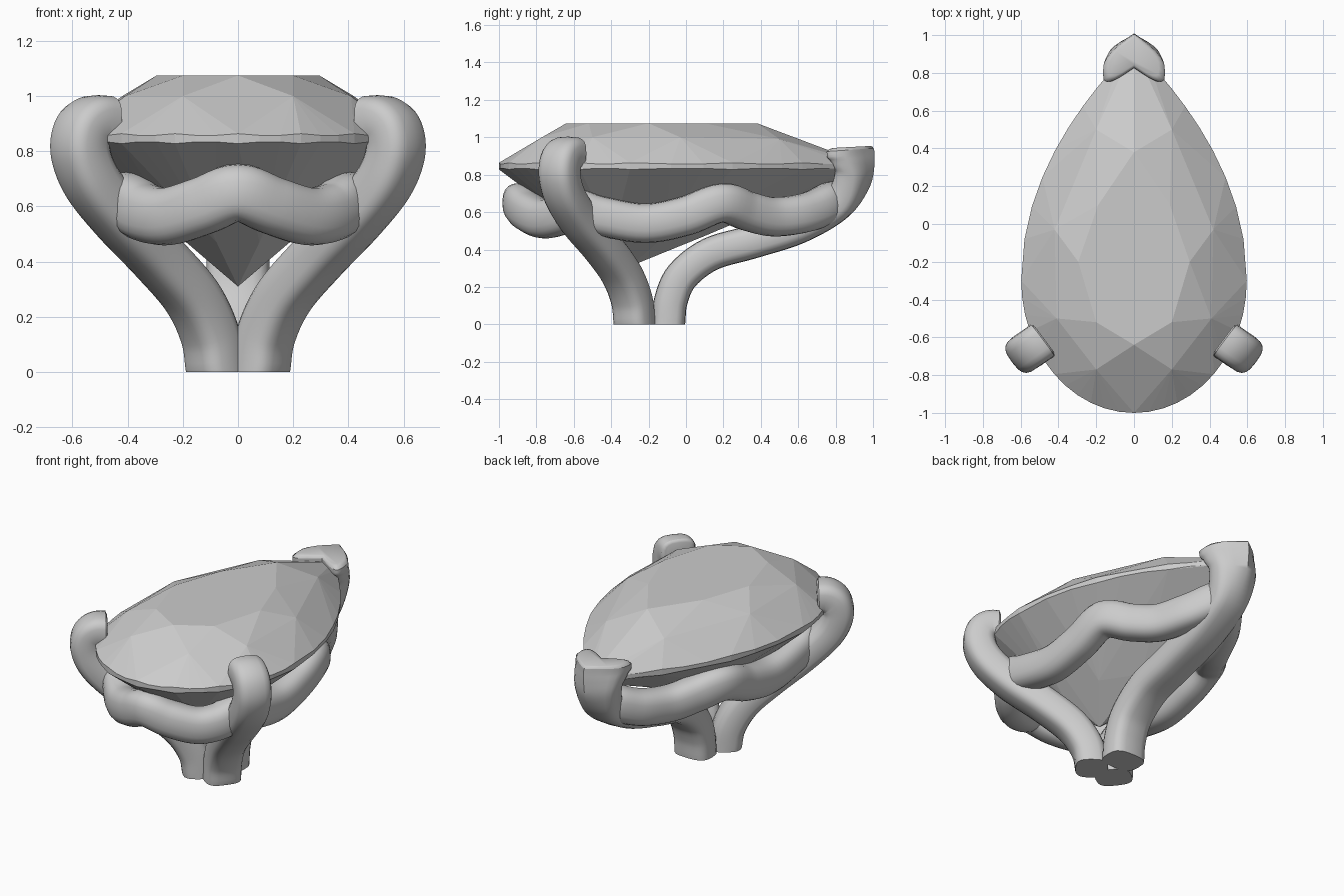
import bpy, bmesh, math
from mathutils import Vector

if "Cube" in bpy.data.objects:
    bpy.data.objects.remove(bpy.data.objects["Cube"])


def make_object(name, bm, smooth):
    bmesh.ops.recalc_face_normals(bm, faces=bm.faces[:])
    me = bpy.data.meshes.new(name)
    bm.to_mesh(me)
    bm.free()
    ob = bpy.data.objects.new(name, me)
    bpy.context.collection.objects.link(ob)
    if smooth:
        bpy.ops.object.select_all(action='DESELECT')
        ob.select_set(True)
        bpy.context.view_layer.objects.active = ob
        bpy.ops.object.shade_smooth_by_angle(angle=math.radians(50))
    return ob


def spline(pts, closed, steps=6):
    """Catmull-Rom resampling of a path."""
    p = [Vector(q) for q in pts]
    n = len(p)
    out = []
    for i in range(n if closed else n - 1):
        if closed:
            a, b, c, d = (p[(i + k) % n] for k in (-1, 0, 1, 2))
        else:
            b, c = p[i], p[i + 1]
            a = p[i - 1] if i else b * 2 - c
            d = p[i + 2] if i + 2 < n else c * 2 - b
        for k in range(steps):
            t = k / steps
            out.append(0.5 * (2 * b + (c - a) * t + (2 * a - 5 * b + 4 * c - d) * t * t
                              + (3 * b - a - 3 * c + d) * t ** 3))
    if not closed:
        out.append(p[-1])
    return out


def sweep(name, pts, side, w, h, closed=False, chevron=None, power=0.65, seg=20):
    """Sweep a rounded-square section; side=None keeps the section level."""
    path = spline(pts, closed)
    n = len(path)
    bm = bmesh.new()
    rings = []
    stations = [(i, 0.0, 1.0) for i in range(n)]
    if not closed:      # rounded tip
        stations[-1:] = [(n - 1, -0.025, 1.0), (n - 1, -0.006, 0.93), (n - 1, 0.0, 0.8)]
    for i, push, scale in stations:
        if closed:
            t = path[(i + 1) % n] - path[i - 1]
        else:
            t = path[min(i + 1, n - 1)] - path[max(i - 1, 0)]
        t = Vector((0, 0, 1)) if (i == 0 and not closed) else t.normalized()
        s = Vector(side).normalized() if side else t.cross(Vector((0, 0, 1))).normalized()
        v = t.cross(s).normalized()
        c = chevron(path[i].z) if chevron else 0
        ring = []
        for k in range(seg):
            a = 2 * math.pi * k / seg
            ca, sa = math.cos(a), math.sin(a)
            u = math.copysign(abs(ca) ** power, ca) * (w + 0.05 * c) * scale
            q = math.copysign(abs(sa) ** power, sa) * h * scale - 0.7 * c * abs(u)
            ring.append(bm.verts.new(path[i] + t * push + s * u + v * q))
        rings.append(ring)
    m = len(rings)
    for i in range(m if closed else m - 1):
        r0, r1 = rings[i], rings[(i + 1) % m]
        for k in range(seg):
            bm.faces.new((r0[k], r0[(k + 1) % seg], r1[(k + 1) % seg], r1[k]))
    if not closed:
        bm.faces.new(rings[0])
        bm.faces.new(rings[-1])
    return make_object(name, bm, True)


# Pear-cut gem: hull of table, star points, girdle, pavilion ring and culet
def girdle(a):
    c = math.cos(a)
    if c < 0:
        return 0.597 * math.sin(a), -0.3 + 0.7 * c
    t = c ** 0.85
    return math.copysign(0.597 * (1 - t ** 2.05), math.sin(a)), -0.3 + 1.24 * t


half_crown = [(0.0, -0.64, 1.075), (0.2, -0.52, 1.075), (0.295, -0.2, 1.075),
              (0.19, 0.1, 1.075), (0.0, 0.38, 1.075),
              (0.2, -0.77, 1.0), (0.41, -0.5, 1.0), (0.42, -0.03, 1.0), (0.2, 0.5, 0.99)]
points = [(0, -0.3, 0.31)]
for x, y, z in half_crown:
    points += [(x, y, z)] if x == 0 else [(x, y, z), (-x, y, z)]
for k in range(48):
    gx, gy = girdle(2 * math.pi * k / 48)
    wave = 0.004 * math.cos(2 * math.pi * k / 3)
    points += [(gx, gy, 0.832 - wave), (gx, gy, 0.86 + wave)]
    if k % 6 == 3:
        points.append((gx * 0.34, -0.3 + (gy + 0.3) * 0.34, 0.47))
bm = bmesh.new()
for p in points:
    bm.verts.new(p)
bmesh.ops.convex_hull(bm, input=bm.verts[:])
loose = [v for v in bm.verts if not v.link_faces]
bmesh.ops.delete(bm, geom=loose, context='VERTS')
bmesh.ops.dissolve_limit(bm, angle_limit=math.radians(1), verts=bm.verts[:], edges=bm.edges[:])
make_object("gem", bm, False)

# Two front prongs curling over the gem
prong = [(0.08, -0.275, 0), (0.1, -0.29, 0.13), (0.165, -0.345, 0.27), (0.285, -0.445, 0.41),
         (0.42, -0.565, 0.55), (0.525, -0.645, 0.68), (0.57, -0.675, 0.79),
         (0.563, -0.67, 0.87), (0.525, -0.645, 0.908), (0.475, -0.61, 0.91)]
for label, s in (("right", 1), ("left", -1)):
    sweep("front_prong_" + label, [(s * x, y, z) for x, y, z in prong],
          (-0.6 * s, -0.8, 0), 0.104, 0.092)

# Back prong, folding into a chevron around the pear tip
back = [(0, -0.095, 0), (0, -0.08, 0.13), (0, -0.02, 0.26), (0, 0.13, 0.375), (0, 0.35, 0.44),
        (0, 0.6, 0.52), (0, 0.8, 0.635), (0, 0.895, 0.76), (0, 0.918, 0.86), (0, 0.915, 0.95)]
sweep("back_prong", back, (1, 0, 0), 0.115, 0.09,
      chevron=lambda z: max(0.0, min(1.0, (z - 0.64) / 0.26)))

# Wavy gallery wire under the girdle
wave = [(0, -0.89, 0.65), (0.12, -0.85, 0.605), (0.25, -0.765, 0.565), (0.34, -0.68, 0.58),
        (0.4, -0.59, 0.62), (0.41, -0.46, 0.58), (0.405, -0.22, 0.54), (0.4, 0.0, 0.58),
        (0.385, 0.19, 0.65), (0.29, 0.33, 0.605), (0.205, 0.47, 0.575), (0.12, 0.65, 0.6),
        (0, 0.78, 0.66)]
loop = wave + [(-x, y, z) for x, y, z in wave[-2:0:-1]]
sweep("gallery_wire", loop, None, 0.092, 0.105, closed=True, power=0.8)
